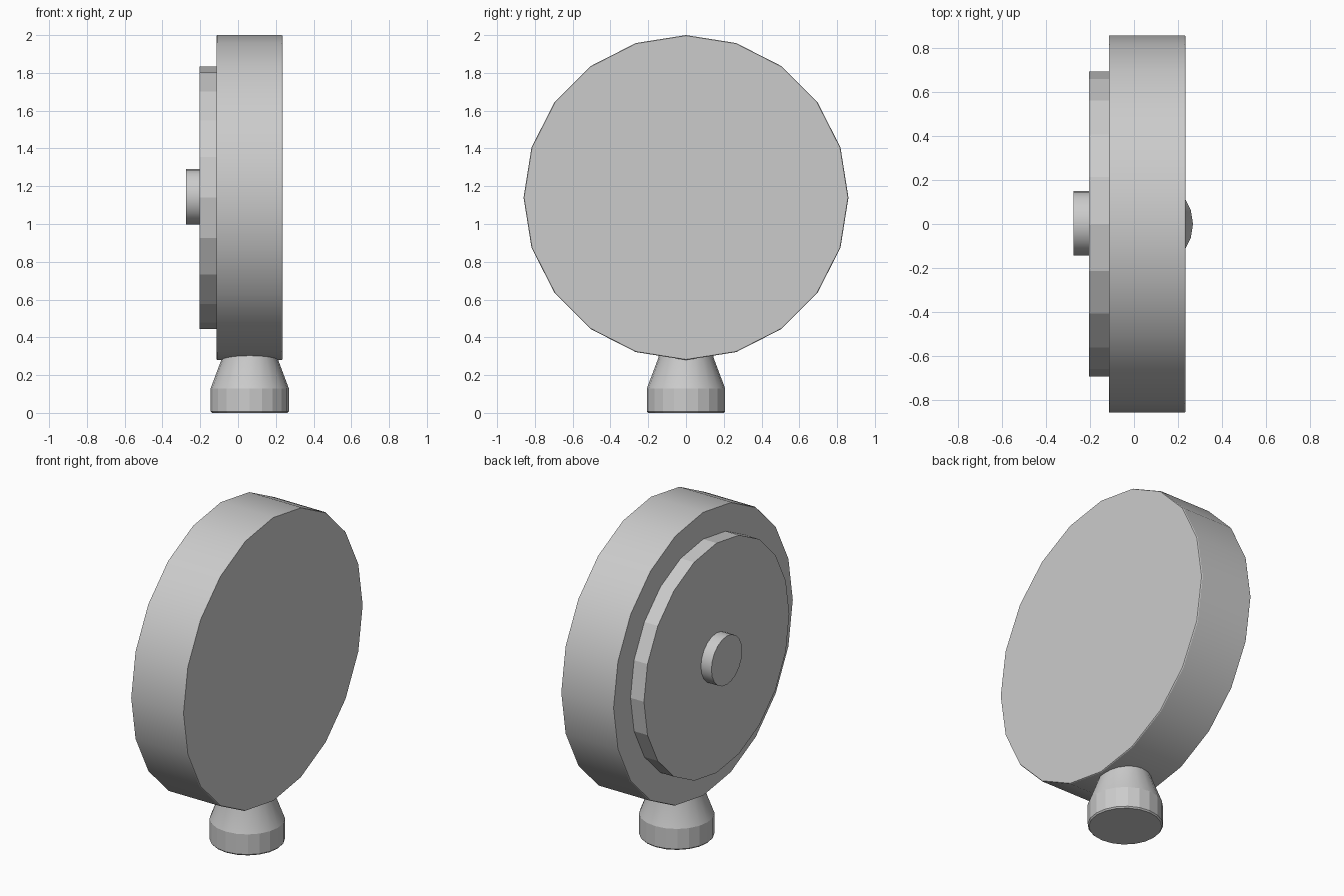
import bpy, math
from mathutils import Matrix

if "Cube" in bpy.data.objects:
    bpy.data.objects.remove(bpy.data.objects["Cube"])

CENTRE_Z = 1.14


def lathe(name, profile, sides=20, along_x=False, offset=(0, 0, 0), smooth=None):
    """Closed solid of revolution from (radius, height) points."""
    verts, faces = [], []
    for r, h in profile:
        for i in range(sides):
            a = 2 * math.pi * i / sides
            verts.append((r * math.cos(a), r * math.sin(a), h))
    for k in range(len(profile) - 1):
        for i in range(sides):
            j = (i + 1) % sides
            faces.append((k * sides + i, k * sides + j,
                          (k + 1) * sides + j, (k + 1) * sides + i))
    faces.append(tuple(reversed(range(sides))))
    last = (len(profile) - 1) * sides
    faces.append(tuple(range(last, last + sides)))
    mesh = bpy.data.meshes.new(name)
    mesh.from_pydata(verts, [], faces)
    turn = Matrix.Rotation(math.pi / 2, 4, 'Y') if along_x else Matrix()
    mesh.transform(Matrix.Translation(offset) @ turn)
    obj = bpy.data.objects.new(name, mesh)
    bpy.context.collection.objects.link(obj)
    if smooth:
        bpy.ops.object.select_all(action='DESELECT')
        obj.select_set(True)
        bpy.context.view_layer.objects.active = obj
        bpy.ops.object.shade_smooth_by_angle(angle=math.radians(smooth))
    return obj


axis = (0, 0, CENTRE_Z)

# Large round body with slightly eased rims
lathe("round_body", [(0.857, -0.115), (0.86, -0.11), (0.86, 0.23), (0.857, 0.235)],
      along_x=True, offset=axis, smooth=30)

# Stepped plate on the back
lathe("back_plate", [(0.695, -0.205), (0.695, -0.10)], along_x=True, offset=axis)

# Small knob in the middle of the plate
lathe("back_knob", [(0.147, -0.275), (0.147, -0.19)],
      along_x=True, offset=(0, 0.003, 1.145), smooth=30)

# Foot: straight collar and tapering neck running into the body
foot_at = (0.062, 0, 0)
lathe("foot_collar", [(0.2, 0.0), (0.207, 0.008), (0.207, 0.13)], offset=foot_at)
lathe("foot_neck", [(0.207, 0.13), (0.145, 0.295), (0.14, 0.36)],
      offset=foot_at, smooth=30)
